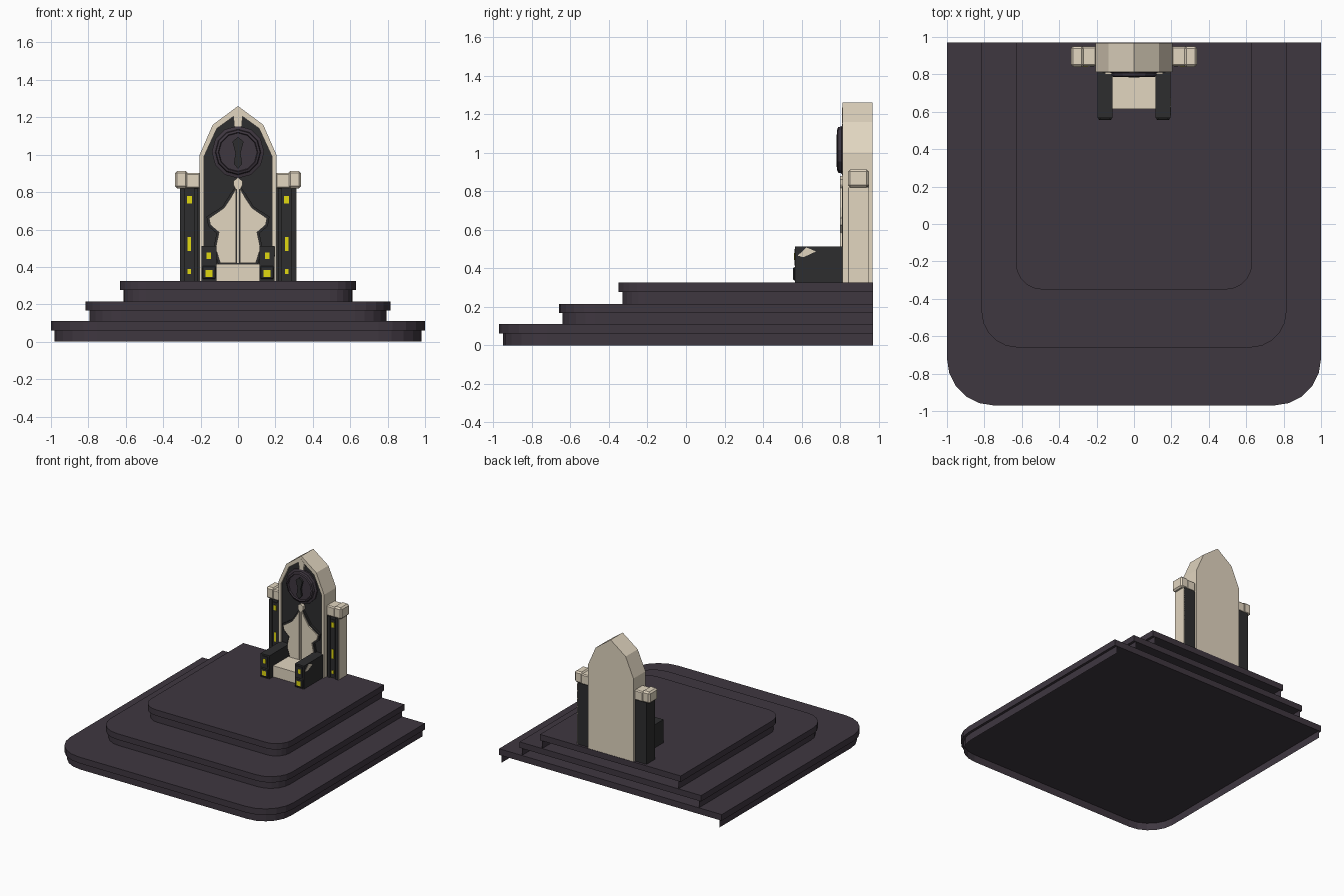
import bpy, bmesh, math

if "Cube" in bpy.data.objects:
    bpy.data.objects.remove(bpy.data.objects["Cube"])

def mat(name, r, g, b):
    m = bpy.data.materials.new(name)
    m.diffuse_color = (r, g, b, 1)
    m.use_nodes = True
    m.node_tree.nodes["Principled BSDF"].inputs["Base Color"].default_value = m.diffuse_color
    return m

STONE = mat("purple_stone", 0.049, 0.038, 0.051)
CREAM = mat("cream", 0.76, 0.67, 0.53)
DARK = mat("charcoal", 0.027, 0.027, 0.028)
YELLOW = mat("yellow", 0.75, 0.69, 0.005)

def make(name, verts, faces, m, fix=True, bevel=0):
    me = bpy.data.meshes.new(name)
    me.from_pydata(verts, [], faces)
    if fix:
        bm = bmesh.new()
        bm.from_mesh(me)
        bmesh.ops.recalc_face_normals(bm, faces=bm.faces)
        bm.to_mesh(me)
        bm.free()
    me.materials.append(m)
    ob = bpy.data.objects.new(name, me)
    bpy.context.collection.objects.link(ob)
    if bevel:
        b = ob.modifiers.new("bevel", 'BEVEL')
        b.width, b.segments = bevel, 1
    return ob

def loft(name, rings, m, caps=True, bevel=0):
    """Skin equal-length closed rings, capping both ends."""
    n = len(rings[0])
    verts = [p for r in rings for p in r]
    faces = [(k*n + i, k*n + (i+1) % n, (k+1)*n + (i+1) % n, (k+1)*n + i)
             for k in range(len(rings)-1) for i in range(n)]
    if caps:
        faces += [tuple(range(n)), tuple(range(len(verts)-n, len(verts)))]
    return make(name, verts, faces, m, True, bevel)

def prism(name, pts, y0, y1, m, bevel=0):
    return loft(name, [[(x, y, z) for x, z in pts] for y in (y0, y1)], m, True, bevel)

def box(name, x0, x1, y0, y1, z0, z1, m, bevel=0):
    return prism(name, [(x0, z0), (x1, z0), (x1, z1), (x0, z1)], y0, y1, m, bevel)

def mirrored(pts):
    """Complete a right-hand outline (bottom to apex) with its left side."""
    return pts + [(-x, z) for x, z in reversed(pts) if x > 0]

# Stepped dais: solid slabs on recessed riser walls that are open at the back
BACK = 0.97

def u_path(w, f, r, z):
    pts = [(-w, BACK, z)]
    for cx, a0 in ((-w+r, 180), (w-r, 270)):
        for i in range(6):
            a = math.radians(a0 + 18*i)
            pts.append((cx + r*math.cos(a), f + r + r*math.sin(a), z))
    return pts + [(w, BACK, z)]

for k, (w, f, r, z0, z1, z2) in enumerate([(1.0, -0.97, 0.25, 0, 0.06, 0.11),
                                           (0.815, -0.66, 0.19, 0.11, 0.167, 0.215),
                                           (0.632, -0.35, 0.14, 0.215, 0.277, 0.325)]):
    loft(f"dais_slab_{k+1}", [u_path(w, f, r, z1), u_path(w, f, r, z2)], STONE)
    low, high = (u_path(w-0.02, f+0.02, r-0.02, z) for z in (z0, z1))
    n = len(low)
    make(f"dais_riser_{k+1}", low + high, [(i, i+1, n+i+1, n+i) for i in range(n-1)],
         STONE, fix=False)

# Throne back: slab, raised rim, dark panel, keystone
FLOOR = 0.325
outer = mirrored([(0.205, FLOOR), (0.205, 1.0), (0.135, 1.16), (0, 1.26)])
inner = mirrored([(0.182, FLOOR), (0.182, 0.99), (0.113, 1.14), (0, 1.222)])
prism("back_slab", outer, 0.835, 0.967, CREAM)
ring = lambda pts, y: [(x, y, z) for x, z in pts]
loft("back_rim", [ring(outer, 0.836), ring(outer, 0.812), ring(inner, 0.812), ring(inner, 0.836)],
     CREAM, caps=False)
prism("back_panel", inner, 0.825, 0.836, DARK)
prism("keystone", mirrored([(0.02, 1.15), (0.025, 1.21), (0, 1.235)]), 0.811, 0.83, CREAM)

# Backrest cushion in two halves with dark trim and a spine
half = [(0.012, 0.42), (0.095, 0.42), (0.12, 0.50), (0.102, 0.585), (0.148, 0.625),
        (0.155, 0.66), (0.075, 0.715), (0.035, 0.775), (0.012, 0.82)]
trim = [(0, 0.41), (0.105, 0.41), (0.131, 0.50), (0.115, 0.58), (0.159, 0.618),
        (0.168, 0.668), (0.083, 0.724), (0.045, 0.785), (0, 0.85)]
for s, side in ((-1, "left"), (1, "right")):
    prism(f"cushion_trim_{side}", [(s*x, z) for x, z in trim], 0.81, 0.828, DARK)
    prism(f"cushion_{side}", [(s*x, z) for x, z in half], 0.80, 0.828, CREAM)
box("cushion_spine", -0.005, 0.005, 0.803, 0.828, 0.42, 0.83, CREAM)
prism("spine_finial", mirrored([(0.012, 0.815), (0.023, 0.835), (0.023, 0.86), (0, 0.878)]),
      0.80, 0.828, CREAM)

# Round medallion with stepped rings and a plain lozenge
def circle(r, y, n=12):
    return [(r*math.cos(2*math.pi*i/n), y, 1.014 + r*math.sin(2*math.pi*i/n)) for i in range(n)]

loft("medallion", [circle(0.14, 0.828), circle(0.14, 0.813), circle(0.122, 0.808),
                   circle(0.118, 0.79), circle(0.106, 0.785), circle(0.102, 0.797)], STONE)
prism("medallion_lozenge", mirrored([(0, 0.925), (0.022, 0.95), (0.014, 1.01),
                                     (0.03, 1.07), (0, 1.095)]), 0.782, 0.80, DARK)

# Seat
box("seat", -0.118, 0.118, 0.615, 0.83, FLOOR, 0.415, CREAM)

for s, side in ((-1, "left"), (1, "right")):
    def pair(name, x0, x1, *rest, bevel=0):
        return box(f"{name}_{side}", s*x0, s*x1, *rest, bevel=bevel)

    # Armrest with front plates and lights
    pair("armrest", 0.115, 0.195, 0.567, 0.83, FLOOR, 0.513, DARK)
    pair("arm_upper_plate", 0.127, 0.183, 0.562, 0.57, 0.415, 0.50, DARK)
    pair("arm_upper_light", 0.144, 0.169, 0.561, 0.57, 0.443, 0.478, YELLOW)
    pair("arm_lower_plate", 0.118, 0.192, 0.556, 0.57, 0.335, 0.405, DARK, bevel=0.006)
    pair("arm_lower_light", 0.136, 0.174, 0.555, 0.57, 0.346, 0.384, YELLOW)

    # Side pillar with framed front and three lights
    pair("pillar", 0.20, 0.31, 0.852, 0.95, FLOOR, 0.825, DARK)
    pair("pillar_frame_inner", 0.215, 0.235, 0.843, 0.855, FLOOR, 0.82, DARK)
    pair("pillar_frame_outer", 0.285, 0.31, 0.843, 0.855, FLOOR, 0.82, DARK)
    pair("pillar_strip", 0.24, 0.28, 0.847, 0.855, 0.34, 0.80, DARK)
    for j, (hw, z0, z1) in enumerate([(0.009, 0.362, 0.388), (0.009, 0.485, 0.56),
                                      (0.013, 0.738, 0.778)]):
        pair(f"pillar_light_{j+1}", 0.26-hw, 0.26+hw, 0.843, 0.855, z0, z1, YELLOW)

    # Pillar capital: inner block and larger chamfered end
    pair("capital_inner", 0.20, 0.28, 0.845, 0.95, 0.82, 0.903, CREAM, bevel=0.008)
    pair("capital_end", 0.268, 0.338, 0.84, 0.95, 0.82, 0.913, CREAM, bevel=0.012)

# Cream facing on the right pillar and cream inlay on the right arm
box("pillar_facing", 0.305, 0.313, 0.847, 0.95, FLOOR, 0.82, CREAM)
inlay = [(0.58, 0.465), (0.61, 0.457), (0.675, 0.487), (0.625, 0.508)]
loft("arm_inlay", [[(x, y, z) for y, z in inlay] for x in (0.19, 0.197)], CREAM)
